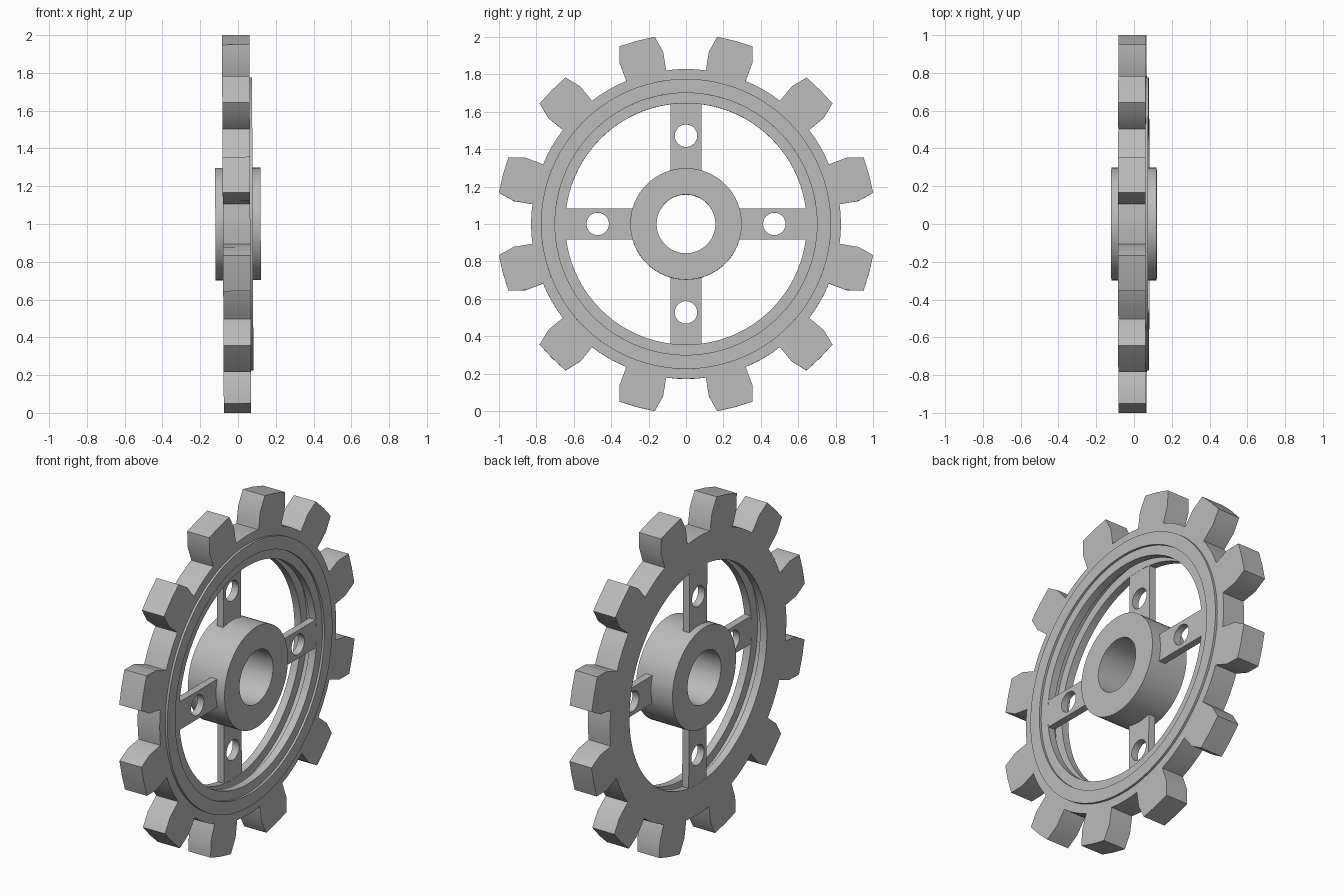
import bpy, bmesh, math
from mathutils import Matrix

cube = bpy.data.objects.get("Cube")
if cube:
    bpy.data.objects.remove(cube)

grey = bpy.data.materials.new("light_grey")
grey.use_nodes = True
grey.diffuse_color = (0.5, 0.5, 0.5, 1)
grey.node_tree.nodes["Principled BSDF"].inputs["Base Color"].default_value = grey.diffuse_color

# The wheel turns about x, leans very slightly and has its centre at z = 1
PLACE = Matrix.Translation((0, 0, 1)) @ Matrix.Rotation(-0.005, 4, 'Y')


def polar(r, a):
    return (r * math.cos(a), r * math.sin(a))


def circle(r, n, start=0.0, centre=0.0):
    pts = [polar(r, start + math.tau * i / n) for i in range(n)]
    return [(p + centre, q) for p, q in pts]


def swept_ring(name, loops, turn=0.0):
    """Bridge (x, outline) loops one after another and close the last to the first."""
    bm = bmesh.new()
    rows = [[bm.verts.new((x, p, q)) for p, q in pts] for x, pts in loops]
    for k, row in enumerate(rows):
        nxt = rows[(k + 1) % len(rows)]
        n = len(row)
        for i in range(n):
            j = (i + 1) % n
            bm.faces.new((row[i], row[j], nxt[j], nxt[i]))
    bmesh.ops.recalc_face_normals(bm, faces=bm.faces)
    bm.transform(PLACE @ Matrix.Rotation(turn, 4, 'X'))
    mesh = bpy.data.meshes.new(name)
    bm.to_mesh(mesh)
    bm.free()
    mesh.materials.append(grey)
    obj = bpy.data.objects.new(name, mesh)
    bpy.context.collection.objects.link(obj)
    bpy.ops.object.select_all(action='DESELECT')
    obj.select_set(True)
    bpy.context.view_layer.objects.active = obj
    bpy.ops.object.shade_smooth_by_angle(angle=math.radians(30))
    return obj


# Toothed outline: one flank, tip and mirrored flank, then the root arc
TEETH = 12
BACK, FRONT = -0.08, 0.065
flank = [(0.82, -0.11), (0.92, -0.12), (1.009, -0.098)]
tooth = flank + [(1.013, 0)] + [(u, -v) for u, v in reversed(flank)]
tooth += [polar(0.828, math.radians(a)) for a in (11.3, 15, 18.7)]
outline = []
for k in range(TEETH):
    a = math.tau * (k + 0.5) / TEETH
    c, s = math.cos(a), math.sin(a)
    outline += [(u * c - v * s, u * s + v * c) for u, v in tooth]

# Rim section: teeth, raised front band, bore with a groove between two lips
N = len(outline)
FIRST = math.radians(15 - 9)


def rim(r):
    return circle(r, N, FIRST)


LIP_BACK, LIP_FRONT = -0.035, 0.02
swept_ring("toothed_rim", [
    (BACK, outline), (FRONT, outline),
    (FRONT, rim(0.775)), (0.078, rim(0.775)), (0.078, rim(0.70)), (FRONT, rim(0.70)),
    (FRONT, rim(0.645)), (LIP_FRONT, rim(0.645)),
    (LIP_FRONT, rim(0.70)), (LIP_BACK, rim(0.70)),
    (LIP_BACK, rim(0.645)), (BACK, rim(0.645))])

# Hub with its bore
swept_ring("hub", [(x, circle(r, 64)) for x, r in
                   ((-0.12, 0.298), (0.12, 0.298), (0.12, 0.157), (-0.12, 0.157))])

# Drilled spokes: the level pair at the front lip, the upright pair at the back lip
HALF, START, END = 0.083, 0.27, 0.652
corners = [(END, HALF), (START, HALF), (START, -HALF), (END, -HALF)]
bar = []
for i, (p, q) in enumerate(corners):
    p2, q2 = corners[(i + 1) % 4]
    bar += [(p + (p2 - p) * t / 8, q + (q2 - q) * t / 8) for t in range(8)]
hole = circle(0.06, len(bar), math.pi / 4, 0.472)
GAP = 0.001
for name, quarter in (("left", 0), ("upper", 1), ("right", 2), ("lower", 3)):
    x0, x1 = (BACK, LIP_BACK) if quarter % 2 else (LIP_FRONT, FRONT)
    x0, x1 = x0 + GAP, x1 - GAP
    swept_ring(name + "_spoke", [(x0, bar), (x1, bar), (x1, hole), (x0, hole)],
               quarter * math.pi / 2)
